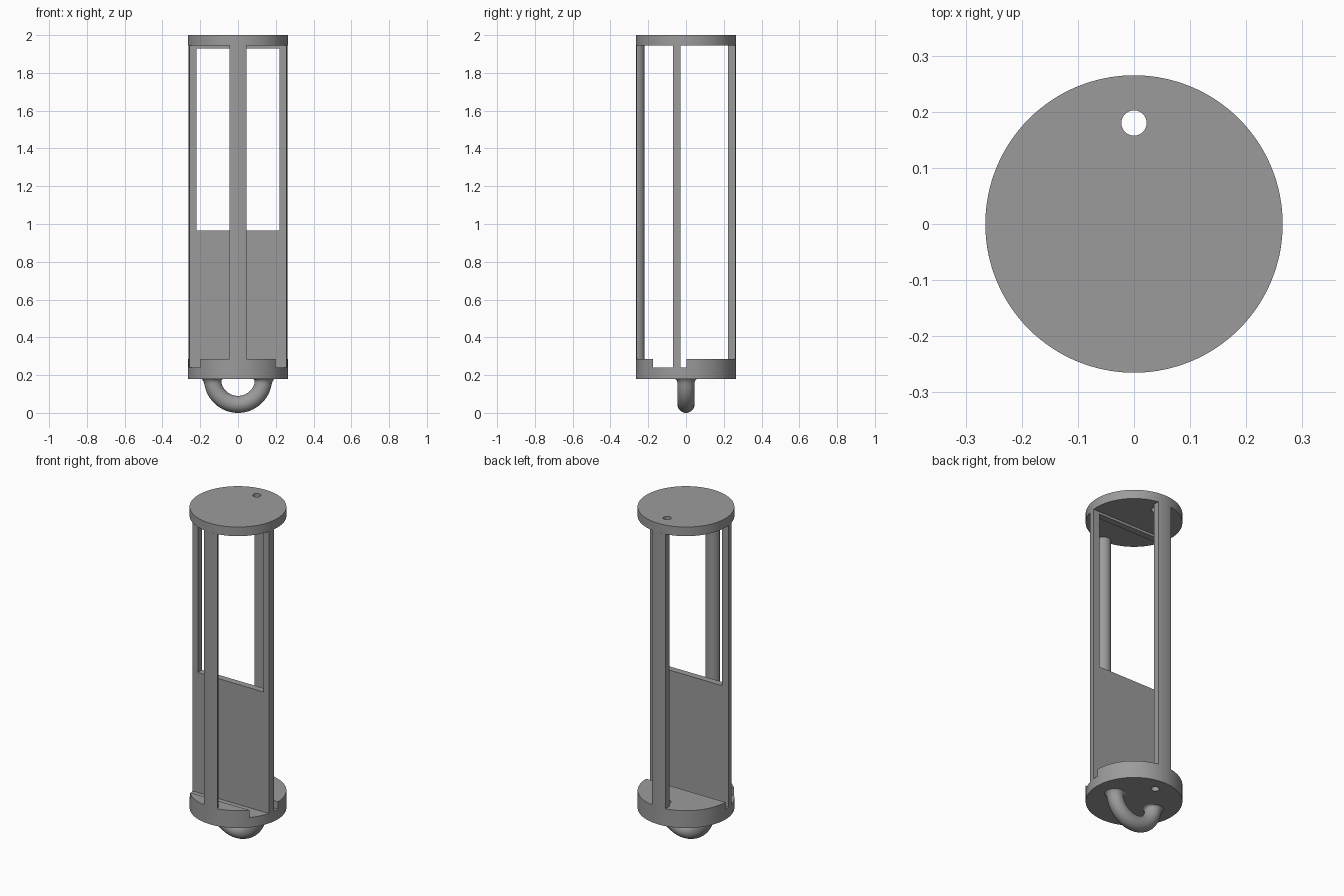
import bpy, bmesh, math

if "Cube" in bpy.data.objects:
    bpy.data.objects.remove(bpy.data.objects["Cube"])

R = 0.265            # outer radius of the whole body
SIDES = 128
POST = 0.045         # half width of the upright posts

grey = bpy.data.materials.new("plain grey")
grey.diffuse_color = (0.33, 0.33, 0.33, 1)
grey.use_nodes = True
grey.node_tree.nodes["Principled BSDF"].inputs["Base Color"].default_value = grey.diffuse_color


def finish(bm, name):
    bmesh.ops.recalc_face_normals(bm, faces=bm.faces)
    mesh = bpy.data.meshes.new(name)
    bm.to_mesh(mesh)
    bm.free()
    mesh.materials.append(grey)
    ob = bpy.data.objects.new(name, mesh)
    bpy.context.collection.objects.link(ob)
    return ob


def prism(name, outline, z0, z1):
    """Extrude a flat outline from z0 up to z1."""
    bm = bmesh.new()
    face = bm.faces.new([bm.verts.new((x, y, z0)) for x, y in outline])
    top = bmesh.ops.extrude_face_region(bm, geom=[face])["geom"]
    bmesh.ops.translate(bm, vec=(0, 0, z1 - z0),
                        verts=[v for v in top if isinstance(v, bmesh.types.BMVert)])
    return finish(bm, name)


def arc(cx, cy, r, a0, a1, n):
    return [(cx + r * math.cos(a0 + (a1 - a0) * i / n),
             cy + r * math.sin(a0 + (a1 - a0) * i / n)) for i in range(n + 1)]


def box(name, x0, x1, y0, y1, z0, z1):
    return prism(name, [(x0, y0), (x1, y0), (x1, y1), (x0, y1)], z0, z1)


def cut(ob, cutter):
    cutter.hide_render = True
    mod = ob.modifiers.new("cut", 'BOOLEAN')
    mod.operation = 'DIFFERENCE'
    mod.solver = 'EXACT'
    mod.object = cutter
    bpy.context.view_layer.objects.active = ob
    bpy.ops.object.modifier_apply(modifier=mod.name)
    bpy.data.objects.remove(cutter)


def disc(name, z0, z1):
    """End disc with the small hole near the back."""
    ob = prism(name, arc(0, 0, R, 0, math.tau, SIDES)[:-1], z0, z1)
    hole = arc(0, 0.18, 0.0225, 0, math.tau, 32)[:-1]
    cut(ob, prism("hole_cutter", hole, z0 - 0.1, z1 + 0.1))
    return ob


# End discs, the lower one with a wide slot across it
top_disc = disc("top_disc", 1.945, 2.0)
base_disc = disc("base_disc", 0.18, 0.285)
cut(base_disc, box("slot_cutter", -1, 1, -0.175, 0.003, 0.24, 0.5))

# Upright panel following the round outline, with a window in the upper half
a0, a1 = math.asin(-0.07 / R), math.asin(-0.03 / R)
outline = arc(0, 0, R, a0, a1, 6) + arc(0, 0, R, math.pi - a1, math.pi - a0, 6)
panel = prism("panel", outline, 0.24, 1.945)
cut(panel, box("window_cutter", -0.22, 0.22, -0.2, 0.1, 0.965, 1.93))

# Back post: flat inside, round outside
h = math.asin(POST / R)
back = arc(0, 0, R, math.pi / 2 - h, math.pi / 2 + h, 12)
back_post = prism("back_post", back + [(-POST, 0.222), (POST, 0.222)], 0.285, 1.945)

# Front post: half-round inside, flush with the discs outside
front = arc(0, 0, R, -math.pi / 2 - h, -math.pi / 2 + h, 12)
front += arc(0, front[-1][1], POST * 0.95, 0, math.pi, 24)
front_post = prism("front_post", front, 0.285, 1.945)

# Loop handle below: half ring with flared ends
T, RING, SEG = 0.045, 0.135, 32
path = []                                   # (x, z, radius)
flare = [(0.18, 0.058), (0.176, 0.053), (0.171, 0.049), (0.164, 0.0465)]
for i in range(49):
    a = math.pi * i / 48
    path.append((-RING * math.cos(a), 0.18 - RING * math.sin(a), a, T))
extra = {}
for z, r in flare:
    a = math.asin((0.18 - z) / RING)
    extra[a] = r
path = [p for p in path if 0.14 < p[2] < math.pi - 0.14]
for a, r in extra.items():
    for b in (a, math.pi - a):
        path.append((-RING * math.cos(b), 0.18 - RING * math.sin(b), b, r))
path.sort(key=lambda p: p[2])
bm = bmesh.new()
rings = []
for x, z, a, r in path:
    ring = []
    for j in range(SEG):
        t = math.tau * j / SEG
        d = r * math.cos(t)
        ring.append(bm.verts.new((x - d * math.cos(a), r * math.sin(t), z - d * math.sin(a))))
    rings.append(ring)
for p, q in zip(rings, rings[1:]):
    for j in range(SEG):
        k = (j + 1) % SEG
        bm.faces.new((p[j], p[k], q[k], q[j]))
bm.faces.new(rings[0])
bm.faces.new(rings[-1])
loop_handle = finish(bm, "loop_handle")

# Smooth curved walls, keep hard edges
for ob in (top_disc, base_disc, panel, back_post, front_post, loop_handle):
    bpy.ops.object.select_all(action='DESELECT')
    ob.select_set(True)
    bpy.context.view_layer.objects.active = ob
    bpy.ops.object.shade_smooth_by_angle(angle=math.radians(30))
